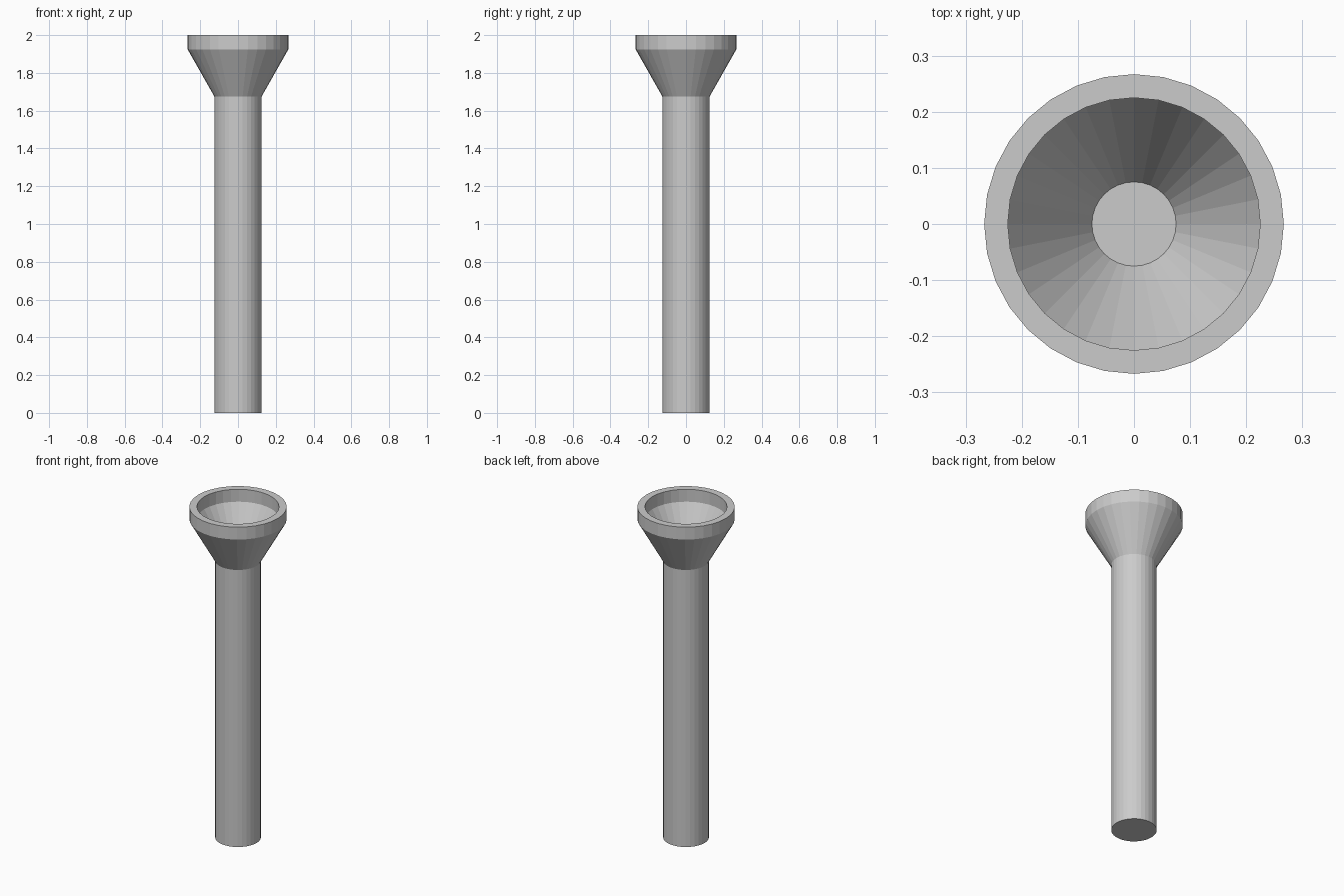
import bpy
import bmesh
from math import cos, sin, tau

cube = bpy.data.objects.get("Cube")
if cube:
    bpy.data.objects.remove(cube, do_unlink=True)

SIDES = 32

# Single plain grey for the whole piece
grey = bpy.data.materials.new("light grey")
grey.use_nodes = True
colour = (0.6, 0.6, 0.6, 1.0)
grey.diffuse_color = colour
grey.node_tree.nodes["Principled BSDF"].inputs["Base Color"].default_value = colour


def lathe(name, profile):
    """Revolve (radius, height) points about z and cap both ends."""
    bm = bmesh.new()
    rings = [[bm.verts.new((r * cos(tau * i / SIDES), r * sin(tau * i / SIDES), z))
              for i in range(SIDES)] for r, z in profile]
    for low, high in zip(rings, rings[1:]):
        for i in range(SIDES):
            j = (i + 1) % SIDES
            bm.faces.new((low[i], low[j], high[j], high[i]))
    bm.faces.new(rings[0][::-1])
    bm.faces.new(rings[-1])
    mesh = bpy.data.meshes.new(name)
    bm.to_mesh(mesh)
    bm.free()
    mesh.materials.append(grey)
    obj = bpy.data.objects.new(name, mesh)
    bpy.context.collection.objects.link(obj)
    return obj


# Straight stem, flared head, upright rim, then down into the hollow cup
lathe("flared_post", [
    (0.125, 0.0),
    (0.125, 1.675),
    (0.267, 1.925),
    (0.267, 2.0),
    (0.225, 2.0),
    (0.225, 1.925),
    (0.075, 1.675),
])
